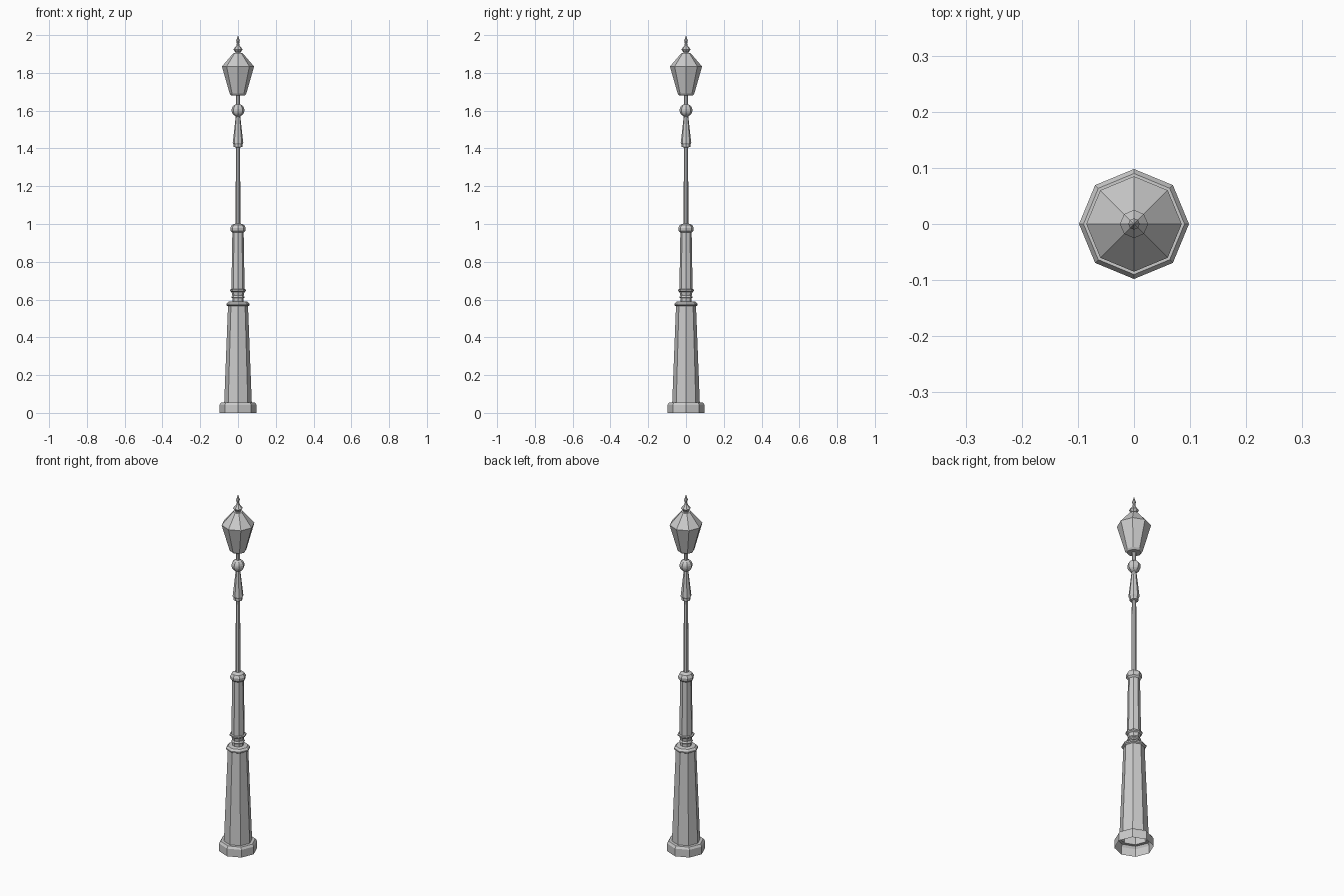
import bpy, bmesh
from math import cos, sin, pi, radians

if "Cube" in bpy.data.objects:
    bpy.data.objects.remove(bpy.data.objects["Cube"])

SIDES = 8  # octagonal, with a corner facing the front


def lathe(name, profile, cap_bottom=False, cap_top=False):
    """Turn a (radius, height) profile into a flat-faced octagonal part."""
    bm = bmesh.new()
    rings = []
    for r, z in profile:
        if r == 0:
            rings.append([bm.verts.new((0, 0, z))] * SIDES)
        else:
            rings.append([bm.verts.new((r * cos(2 * pi * i / SIDES),
                                        r * sin(2 * pi * i / SIDES), z))
                          for i in range(SIDES)])
    for low, high in zip(rings, rings[1:]):
        for i in range(SIDES):
            j = (i + 1) % SIDES
            quad = [low[i], low[j], high[j], high[i]]
            bm.faces.new(list(dict.fromkeys(quad)))
    if cap_bottom:
        bm.faces.new(rings[0][::-1])
    if cap_top:
        bm.faces.new(rings[-1])
    mesh = bpy.data.meshes.new(name)
    bm.to_mesh(mesh)
    bm.free()
    obj = bpy.data.objects.new(name, mesh)
    bpy.context.collection.objects.link(obj)
    return obj


# Hollow plinth and tapered pedestal, open underneath
lathe("pedestal", [
    (0.098, 0), (0.098, 0.043), (0.09, 0.055), (0.073, 0.055),
    (0.053, 0.565), (0.062, 0.57), (0.062, 0.577), (0.052, 0.588),
    (0.029, 0.591)])

# Moulded collar, lower shaft and its cap
lathe("lower_shaft", [
    (0.029, 0.591), (0.029, 0.607), (0.036, 0.612), (0.030, 0.622),
    (0.034, 0.640), (0.043, 0.646), (0.043, 0.653), (0.035, 0.655),
    (0.030, 0.955), (0.039, 0.964), (0.041, 0.98), (0.033, 0.995),
    (0.012, 1.003)])

# Slim upper pole
lathe("upper_pole", [(0.013, 1.003), (0.011, 1.41)])

# Flared sleeve under the ball
lathe("sleeve", [
    (0.011, 1.405), (0.023, 1.408), (0.023, 1.42), (0.028, 1.43),
    (0.025, 1.455), (0.012, 1.572)])

# Ball knob
BALL_R, BALL_Z = 0.034, 1.602
lathe("ball", [(BALL_R * cos(radians(a)), BALL_Z + BALL_R * sin(radians(a)))
               for a in range(-70, 71, 20)])

# Lantern stem, glass body and roof
lathe("lantern_stem", [(0.011, 1.632), (0.011, 1.685)])
lathe("lantern", [
    (0.036, 1.681), (0.044, 1.69), (0.085, 1.834), (0.025, 1.904)],
    cap_bottom=True, cap_top=True)

# Turned finial
lathe("finial", [
    (0.014, 1.902), (0.014, 1.910), (0.025, 1.924), (0.009, 1.944),
    (0.006, 1.957), (0.010, 1.970), (0, 2.0)])
